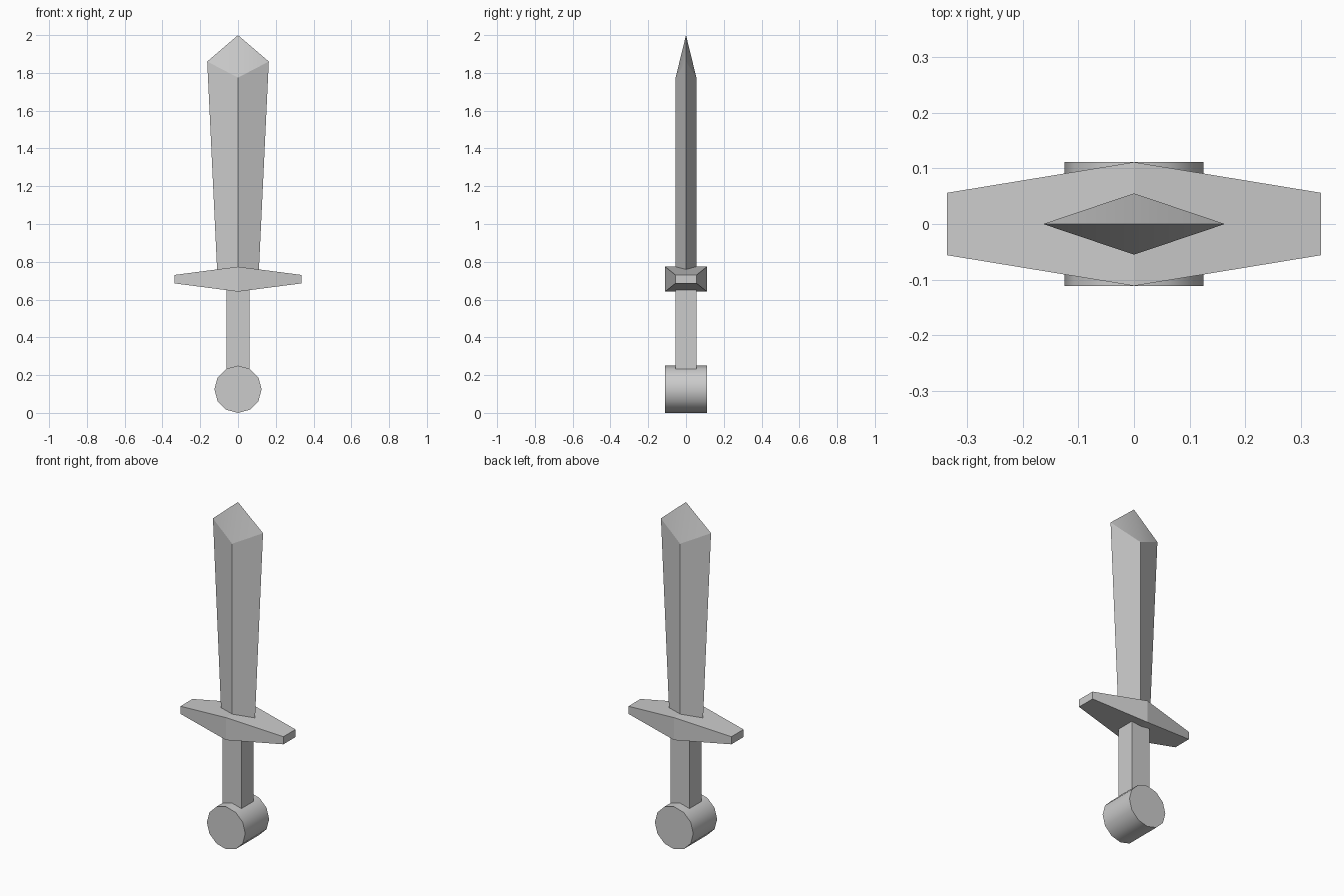
import bpy
import math

if "Cube" in bpy.data.objects:
    bpy.data.objects.remove(bpy.data.objects["Cube"])


def build(name, verts, faces):
    mesh = bpy.data.meshes.new(name)
    mesh.from_pydata(verts, [], faces)
    mesh.update()
    obj = bpy.data.objects.new(name, mesh)
    bpy.context.collection.objects.link(obj)
    return obj


def smooth(obj, degrees):
    bpy.ops.object.select_all(action='DESELECT')
    obj.select_set(True)
    bpy.context.view_layer.objects.active = obj
    bpy.ops.object.shade_smooth_by_angle(angle=math.radians(degrees))


def diamond(w, d, z_edge, z_ridge):
    return [(w, 0, z_edge), (0, d, z_ridge), (-w, 0, z_edge), (0, -d, z_ridge)]


# Blade: diamond section that widens upward, then closes to a point
verts = diamond(0.108, 0.055, 0.70, 0.70) + diamond(0.163, 0.055, 1.86, 1.775) + [(0, 0, 2.0)]
sides = [(i, (i + 1) % 4, 4 + (i + 1) % 4, 4 + i) for i in range(4)]
tip = [(4 + i, 4 + (i + 1) % 4, 8) for i in range(4)]
blade = build("blade", verts, [(3, 2, 1, 0)] + sides + tip)
smooth(blade, 30)
for poly in blade.data.polygons:
    if 8 not in poly.vertices:
        poly.use_smooth = False

# Crossguard: rectangular sections, thick in the middle and narrow at the ends
sections = [(-0.335, 0.056, 0.0225), (0, 0.111, 0.066), (0.335, 0.056, 0.0225)]
verts = [(x, sy * d, 0.708 + sz * h) for x, d, h in sections
         for sy, sz in ((-1, -1), (1, -1), (1, 1), (-1, 1))]
faces = [(3, 2, 1, 0), (8, 9, 10, 11)]
for s in (0, 4):
    faces += [(s + i, s + (i + 1) % 4, s + 4 + (i + 1) % 4, s + 4 + i) for i in range(4)]
build("crossguard", verts, faces)

# Grip
bpy.ops.mesh.primitive_cube_add(size=1, location=(0, 0, 0.44))
grip = bpy.context.object
grip.name = "grip"
grip.scale = (0.122, 0.11, 0.46)

# Pommel: twelve-sided drum lying front to back
bpy.ops.mesh.primitive_cylinder_add(vertices=12, radius=0.125, depth=0.222,
                                    location=(0, 0, 0.125), rotation=(math.pi / 2, 0, 0))
pommel = bpy.context.object
pommel.name = "pommel"
smooth(pommel, 40)
